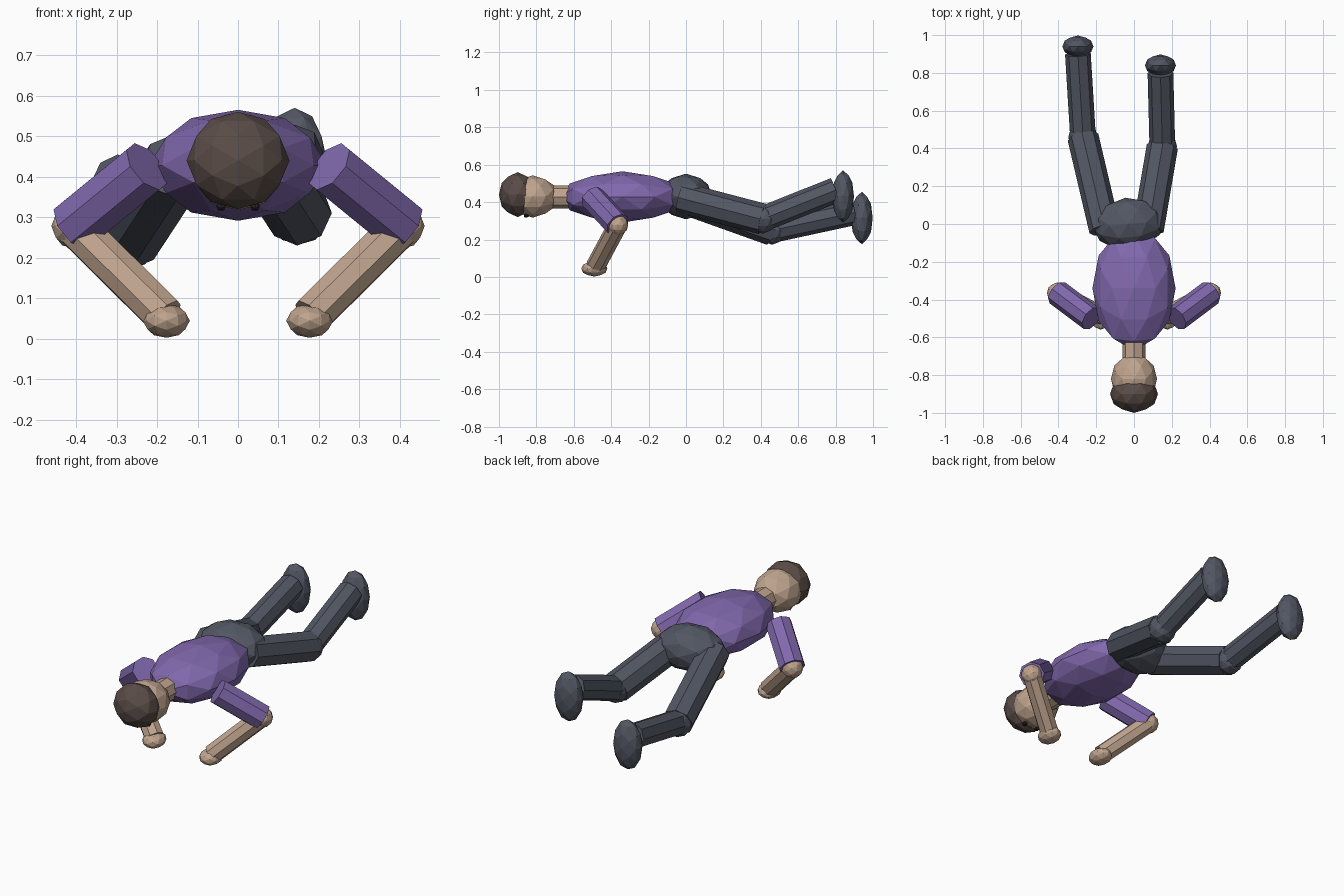
import bpy, bmesh
from math import radians
from mathutils import Vector, Matrix

cube = bpy.data.objects.get("Cube")
if cube:
    bpy.data.objects.remove(cube)


def material(name, rgb):
    m = bpy.data.materials.new(name)
    m.use_nodes = True
    m.diffuse_color = (*rgb, 1)
    m.node_tree.nodes["Principled BSDF"].inputs["Base Color"].default_value = (*rgb, 1)
    return m


SKIN = material("skin", (0.52, 0.37, 0.27))
SHIRT = material("purple shirt", (0.22, 0.14, 0.42))
TROUSERS = material("grey trousers", (0.085, 0.095, 0.125))
HAIR = material("brown hair", (0.10, 0.072, 0.062))
EYE = material("dark eye", (0.02, 0.016, 0.016))


def finish(name, bm, mat):
    mesh = bpy.data.meshes.new(name)
    bm.to_mesh(mesh)
    bm.free()
    mesh.materials.append(mat)
    obj = bpy.data.objects.new(name, mesh)
    bpy.context.collection.objects.link(obj)
    return obj


def ball(name, loc, radii, mat, yaw=0, detail=2):
    """Faceted ellipsoid with vertices on its main axes."""
    bm = bmesh.new()
    bmesh.ops.create_icosphere(bm, subdivisions=detail, radius=1)
    m = (Matrix.Translation(loc) @ Matrix.Rotation(radians(yaw), 4, 'Z')
         @ Matrix.Diagonal((*radii, 1)) @ Matrix.Rotation(radians(-31.717), 4, 'Y'))
    bm.transform(m)
    return finish(name, bm, mat)


def limb(name, start, end, radius, mat):
    """Eight-sided tube between two joints."""
    a, b = Vector(start), Vector(end)
    bm = bmesh.new()
    bmesh.ops.create_cone(bm, cap_ends=True, segments=8, radius1=radius,
                          radius2=radius, depth=(b - a).length)
    m = Matrix.Translation((a + b) / 2) @ (b - a).to_track_quat('Z', 'Y').to_matrix().to_4x4()
    bm.transform(m)
    return finish(name, bm, mat)


# Trunk and head
ball("torso", (0, -0.34, 0.428), (0.22, 0.33, 0.137), SHIRT)
ball("pelvis", (-0.03, 0, 0.43), (0.188, 0.14, 0.122), TROUSERS, yaw=6)
limb("neck", (0, -0.58, 0.428), (0, -0.74, 0.428), 0.062, SKIN)
ball("head", (0, -0.82, 0.43), (0.122, 0.135, 0.113), SKIN)
ball("hair", (0, -0.9, 0.44), (0.127, 0.1, 0.12), HAIR)

# Arms and eyes, mirrored
for side, s in (("left", 1), ("right", -1)):
    shoulder = (s * 0.225, -0.5, 0.425)
    elbow = (s * 0.405, -0.365, 0.278)
    wrist = (s * 0.18, -0.485, 0.055)
    limb(side + "_upper_arm", shoulder, elbow, 0.069, SHIRT)
    ball(side + "_elbow", elbow, (0.056,) * 3, SKIN)
    limb(side + "_forearm", elbow, wrist, 0.052, SKIN)
    ball(side + "_hand", (s * 0.177, -0.49, 0.044), (0.058, 0.07, 0.042), SKIN)
    ball(side + "_eye", (s * 0.042, -0.855, 0.328), (0.014,) * 3, EYE, detail=1)

# Legs, posed differently on each side
legs = {
    "left": ((0.075, -0.03, 0.425), (0.15, 0.41, 0.31), (0.14, 0.8, 0.465), (0.14, 0.84, 0.43)),
    "right": ((-0.155, -0.03, 0.425), (-0.27, 0.46, 0.25), (-0.297, 0.9, 0.345), (-0.297, 0.94, 0.315)),
}
for side, (hip, knee, ankle, foot) in legs.items():
    limb(side + "_thigh", hip, knee, 0.083, TROUSERS)
    ball(side + "_knee", knee, (0.078,) * 3, TROUSERS)
    limb(side + "_shin", knee, ankle, 0.068, TROUSERS)
    ball(side + "_foot", foot, (0.082, 0.058, 0.14), TROUSERS)
